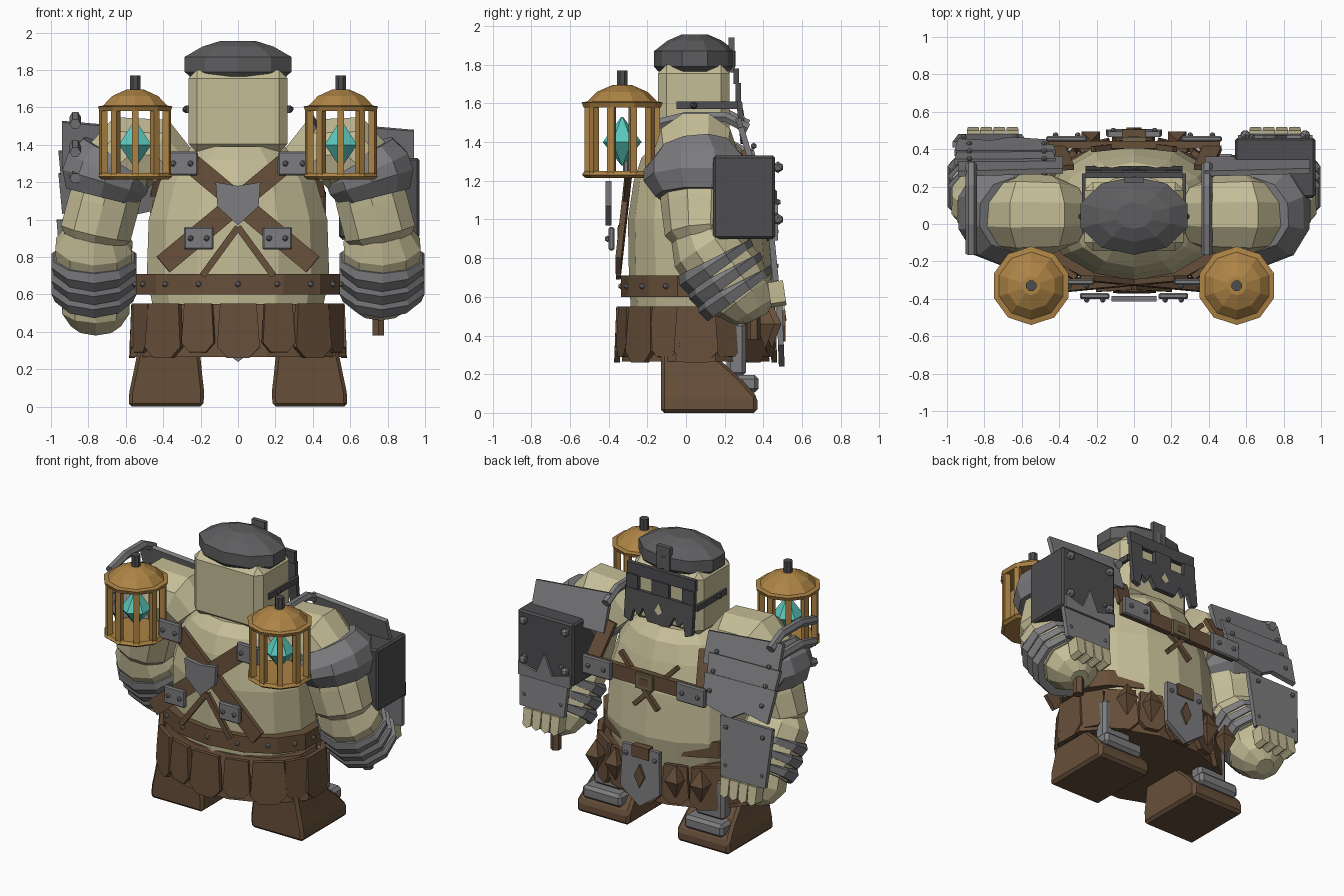
import bpy, bmesh, math
from mathutils import Vector, Matrix

if "Cube" in bpy.data.objects:
    bpy.data.objects.remove(bpy.data.objects["Cube"])


def material(name, red, green, blue):
    made = bpy.data.materials.new(name)
    made.use_nodes = True
    made.diffuse_color = (red, green, blue, 1)
    made.node_tree.nodes["Principled BSDF"].inputs["Base Color"].default_value = (red, green, blue, 1)
    return made


skin = material("pale skin", .56, .51, .31)
steel = material("grey steel", .205, .205, .215)
iron = material("dark iron", .075, .075, .08)
worn = material("worn iron", .11, .11, .115)
leather = material("brown leather", .135, .078, .042)
brass = material("lantern brass", .42, .23, .06)
crystal = material("teal crystal", .1, .57, .5)
bronze = material("dull bronze", .16, .13, .07)


def chamfer(thing, width):
    mod = thing.modifiers.new("chamfer", 'BEVEL')
    mod.width, mod.segments = width, 1


def finish(name, bm, colour, bevel=0):
    bmesh.ops.recalc_face_normals(bm, faces=bm.faces[:])
    mesh = bpy.data.meshes.new(name)
    bm.to_mesh(mesh)
    bm.free()
    mesh.materials.append(colour)
    thing = bpy.data.objects.new(name, mesh)
    bpy.context.scene.collection.objects.link(thing)
    if bevel:
        chamfer(thing, bevel)
    return thing


def box(name, centre, size, colour, bevel=0, matrix=None):
    bm = bmesh.new()
    bmesh.ops.create_cube(bm, size=1)
    place = Matrix.Translation(centre) @ (matrix or Matrix()) @ Matrix.Diagonal((*size, 1))
    bmesh.ops.transform(bm, matrix=place, verts=bm.verts[:])
    return finish(name, bm, colour, bevel)


def beam(name, start, end, width, thick, colour, normal=(0, 1, 0)):
    """Straight bar from start to end, thin along the normal."""
    start, end = Vector(start), Vector(end)
    along = (end - start).normalized()
    side = along.cross(Vector(normal)).normalized()
    turn = Matrix((side, side.cross(along), along)).transposed().to_4x4()
    return box(name, (start + end) / 2, (width, thick, (end - start).length), colour, 0, turn)


def loft(name, rings, sides, colour, upright=False):
    """Skin of elliptical rings (centre, sideways radius, depth radius) along a path."""
    bm = bmesh.new()
    loops = []
    for i, (centre, rx, ry) in enumerate(rings):
        before, after = rings[max(i - 1, 0)][0], rings[min(i + 1, len(rings) - 1)][0]
        axis = Vector((0, 0, 1)) if upright else (Vector(after) - Vector(before)).normalized()
        guide = Vector((0, 1, 0)) if abs(axis.y) < .8 else Vector((1, 0, 0))
        v = (guide - axis * axis.dot(guide)).normalized()
        u = v.cross(axis)
        angles = [math.tau * (k + .5) / sides for k in range(sides)]
        loops.append([bm.verts.new(Vector(centre) + u * rx * math.cos(a) + v * ry * math.sin(a)) for a in angles])
    for low, high in zip(loops, loops[1:]):
        for k in range(sides):
            n = (k + 1) % sides
            bm.faces.new((low[k], low[n], high[n], high[k]))
    bm.faces.new(loops[0])
    bm.faces.new(loops[-1])
    return finish(name, bm, colour)


def turned(name, x, y, profile, sides, colour, squash=1):
    """Upright lathe from (height, radius) pairs."""
    return loft(name, [((x, y, z), r, r * squash) for z, r in profile], sides, colour, True)


def plate(name, outline, where, colour, thick=.03, yaw=0, tilt=0):
    """Outline in x and z, thickened in y, then tilted and yawed."""
    bm = bmesh.new()
    face = bm.faces.new([bm.verts.new((x, -thick / 2, z)) for x, z in outline])
    pushed = bmesh.ops.extrude_face_region(bm, geom=[face])["geom"]
    bmesh.ops.translate(bm, vec=(0, thick, 0), verts=[g for g in pushed if isinstance(g, bmesh.types.BMVert)])
    turn = Matrix.Translation(where) @ Matrix.Rotation(yaw, 4, 'Z') @ Matrix.Rotation(tilt, 4, 'X')
    bmesh.ops.transform(bm, matrix=turn, verts=bm.verts[:])
    return finish(name, bm, colour)


def studs(name, places, colour=steel, radius=.017):
    bm = bmesh.new()
    for place in places:
        bmesh.ops.create_icosphere(bm, subdivisions=1, radius=radius, matrix=Matrix.Translation(place))
    return finish(name, bm, colour)


def riveted(name, x, y, z, width, height, out):
    box(name, (x, y, z), (width, .03, height), steel, .008)
    studs(name + "_rivets", [(x + k * width * .27, y + out * .02, z) for k in (-1, 1)])


# Torso, head and cap
loft("torso", [((0, y, z), rx, ry) for y, z, rx, ry in
     [(.06, .45, .45, .34), (.075, .7, .5, .37), (.06, 1, .49, .36), (.05, 1.2, .43, .32),
      (.05, 1.32, .35, .28), (.05, 1.39, .26, .21)]], 14, skin, True)
box("head", (0, .04, 1.58), (.53, .37, .44), skin, .045)
turned("cap", 0, .045, [(1.765, .27), (1.79, .3), (1.87, .3), (1.925, .2), (1.955, .1)], 10, worn, .7)

# Face mask with open eyes, a nose slot and a jagged mouth
box("mask_brow", (0, .26, 1.74), (.52, .03, .08), iron)
box("mask_bridge", (0, .27, 1.645), (.13, .03, .12), iron)
plate("mask_cheeks", [(-.26, .1), (.26, .1), (.26, -.1), (.21, -.12), (.19, -.03), (.15, -.07), (.12, -.01),
      (.08, -.09), (-.08, -.09), (-.12, -.01), (-.15, -.07), (-.19, -.03), (-.21, -.12), (-.26, -.1)],
      (0, .285, 1.51), iron, .03, 0, .1)
box("mask_crest", (0, .235, 1.85), (.1, .03, .18), worn)
plate("mask_nose_slot", [(-.03, -.02), (0, -.045), (.03, -.02), (0, .035)], (0, .297, 1.53), skin, .009, 0, .1)
for s in (-1, 1):
    box("mask_temple", (s * .215, .27, 1.645), (.09, .03, .12), iron)
    beam("mask_strap", (s * .268, -.05, 1.59), (s * .268, .27, 1.59), .04, .02, iron, (1, 0, 0))
studs("mask_strap_knobs", [(s * .28, .04, 1.59) for s in (-1, 1)], iron, .02)

# Belt across the front, skirt all round
turned("belt", 0, .04, [(.6, .56), (.71, .56)], 14, leather, .67)
turned("skirt", 0, .05, [(.265, .6), (.4, .575), (.55, .52)], 12, leather, .66)
belt_angles = [math.pi + math.pi * k / 8 for k in range(9)]
studs("belt_studs", [(.55 * math.cos(a), .04 + .375 * math.sin(a), .655) for a in belt_angles])
for k in range(16):
    a = math.tau * (k + .5) / 16 + .2
    yaw = math.atan2(math.sin(a) / .38, math.cos(a) / .55) + math.pi / 2
    drop = .29 if k % 2 else .26
    w = .115 if k % 2 else .09
    plate("skirt_strip", [(-w, -drop * .8), (-w * .5, -drop), (w * .5, -drop), (w, -drop * .8), (w * .85, 0), (-w * .85, 0)],
          (.555 * math.cos(a), .05 + .395 * math.sin(a), .55), leather, .03, yaw, -.04)

# Rear tasset with diamonds
plate("tasset", [(-.14, .15), (.14, .15), (.15, -.14), (0, -.25), (-.15, -.14)], (0, .485, .49), steel, .03, 0, .04)
plate("tasset_diamond", [(0, .08), (.04, 0), (0, -.08), (-.04, 0)], (0, .505, .45), leather, .02)
box("tasset_buckle", (0, .48, .61), (.13, .05, .08), leather)
studs("tasset_rivets", [(s * .11, .5, .58) for s in (-1, 1)])

# Crossed chest straps, badge and rear strap
for s in (-1, 1):
    beam("chest_strap", (s * .25, -.29, 1.3), (s * -.4, -.35, .76), .11, .03, leather)
    beam("thin_strap", (0, -.34, .96), (s * .19, -.35, .7), .035, .025, leather)
    riveted("chest_buckle", s * .21, -.385, .9, .16, .12, -1)
    riveted("shoulder_buckle", s * .3, -.31, 1.3, .17, .13, -1)
    beam("shoulder_strap_rear", (s * .37, .3, 1.35), (s * .42, .41, 1.12), .1, .03, leather, (0, 1, .4))
    riveted("rear_buckle", s * .36, .455, 1.09, .22, .13, 1)
    beam("rear_cross", (s * .22, .4, 1.22), (s * -.09, .435, .9), .03, .03, leather)
plate("badge", [(-.12, .1), (0, .08), (.12, .1), (.11, -.03), (0, -.13), (-.11, -.03)], (0, -.4, 1.1), steel)
box("rear_strap", (0, .425, 1.09), (.92, .04, .1), leather)
box("rear_clasp", (0, .45, 1.08), (.13, .03, .1), bronze)
box("rear_clasp_centre", (0, .464, 1.08), (.07, .008, .05), leather)

for s in (-1, 1):
    # Arms and bracers
    loft("shoulder", [((s * .37, .05, 1.27), .17, .18), ((s * .44, .05, 1.345), .21, .21),
         ((s * .58, .05, 1.345), .23, .22), ((s * .7, .05, 1.24), .19, .2)], 10, skin)
    loft("pauldron", [((s * .65, .05, 1.36), .2, .2), ((s * .69, .06, 1.27), .245, .28),
         ((s * .715, .06, 1.2), .245, .28), ((s * .735, .06, 1.12), .2, .22)], 10, steel)
    loft("upper_arm", [((s * .67, .06, 1.25), .19, .2), ((s * .72, .07, 1.08), .2, .2),
         ((s * .76, .07, .93), .2, .18), ((s * .77, .09, .86), .14, .12)], 10, skin)
    loft("forearm", [((s * .76, .06, .94), .16, .15), ((s * .77, .1, .86), .215, .19),
         ((s * .77, .22, .7), .21, .2), ((s * .77, .3, .6), .19, .17)], 10, skin)
    low = .08 if s < 0 else 0
    loft("fist", [((s * .76, .24, .68), .18, .17), ((s * .76, .3, .6 - low), .19, .17),
         ((s * .76, .35, .53 - low), .14, .13), ((s * .76, .37, .49 - low), .06, .06)], 10, skin)
    for t in (0, 1, 2):
        y, z = .14 + .05 * t, .8 - .07 * t
        loft("bracer_band", [((s * .77, y, z), .225, .2), ((s * .77, y + .01, z - .02), .24, .22),
             ((s * .77, y + .04, z - .06), .22, .21)], 10, steel)
    for k in range(4):
        plate("finger", [(-.033, .06), (.033, .06), (.03, -.05), (0, -.07), (-.03, -.05)],
              (s * (.65 + .07 * k), .47, .62 - low), skin, .08, 0, .15)

    # Shoulder and hand plates with rails
    plate("shoulder_plate", [(-.28, -.12), (.28, -.12), (.28, .09), (-.28, .14)],
          (s * .66, .31, 1.39), steel, .03, 0, .3)
    plate("hand_plate", [(-.17, -.2), (.17, -.2), (.2, .2), (-.2, .2)], (s * .77, .445, .88 - low), steel, .03, 0, .1)
    studs("hand_plate_rivets", [(s * .77 + dx, .465, z - low) for dx in (-.14, .14) for z in (.76, 1.02)])
    rail = s * .63 - .24
    for z in ((1.55, 1.4, 1.26) if s < 0 else (1.53,)):
        loft("rail", [((rail, -.16, z - .04), .03, .03), ((rail, 0, z), .03, .03),
             ((rail, .2, z), .03, .03), ((rail, .32, z - .06), .03, .03)], 6, steel)

    # Tapered boots and shin armour
    boot = loft("boot", [((s * (.385 - .05 * z), (rear - .13) / 2, z), half * 1.414, (rear + .13) * .707)
                for z, half, rear in [(0, .2, .37), (.08, .2, .37), (.17, .185, .29), (.27, .17, .18), (.32, .16, .15)]],
                4, leather, True)
    chamfer(boot, .018)
    box("toe_plate", (s * .39, .29, .15), (.3, .17, .09), steel, .02)
    box("shin_plate", (s * .39, .26, .33), (.22, .1, .28), steel, .02)
    for x in (.23, .4):
        loft("hanging_diamond", [((s * x, .49 - x * .2, z), r, r) for z, r in [(.34, .005), (.46, .07), (.56, .005)]],
             4, leather, True)

    # Lanterns
    x, y = s * .55, -.33
    turned("lantern_roof", x, y, [(1.58, .2), (1.605, .21), (1.61, .18), (1.66, .13), (1.695, .05)], 10, brass)
    turned("lantern_base", x, y, [(1.215, .19), (1.23, .208), (1.25, .195)], 10, brass)
    turned("lantern_cap", x, y, [(1.68, .03), (1.77, .03)], 8, iron)
    turned("lantern_crystal", x, y, [(1.28, .005), (1.4, .1), (1.53, .005)], 6, crystal)
    for k in range(10):
        a = math.tau * (k + .5) / 10
        px, py = x + .178 * math.cos(a), y + .178 * math.sin(a)
        beam("lantern_bar", (px, py, 1.24), (px, py, 1.59), .036, .036, brass, (math.cos(a), math.sin(a), 0))

# Layered plates on the right shoulder
for k in (1, 2):
    plate("layered_plate", [(-.26, -.11), (-.08, -.08), (.02, -.14), (.24, -.09), (.26, .1), (-.28, .11)],
          (-.68, .32 + .045 * k, 1.38 - .12 * k), steel, .03, 0, .3)
studs("layered_plate_rivets", [(-.68 + dx, .35 + .04 * k, 1.38 - .12 * k) for dx in (-.2, .2) for k in (0, 1, 2)])

# Iron block and held grip on the left arm
box("arm_block", (.755, .3, 1.115), (.43, .32, .43), iron, .012)
plate("block_trim", [(-.2, -.08), (.2, -.08), (.2, .01), (.06, -.03), (0, .11), (-.06, -.03), (-.2, .01)],
      (.755, .465, .97), steel, .02)
studs("block_spikes", [(.755 + dx, .475, z) for dx in (-.16, .16) for z in (1, 1.27)], steel, .03)
turned("held_grip", .75, .35, [(.38, .035), (.52, .035)], 6, leather)
